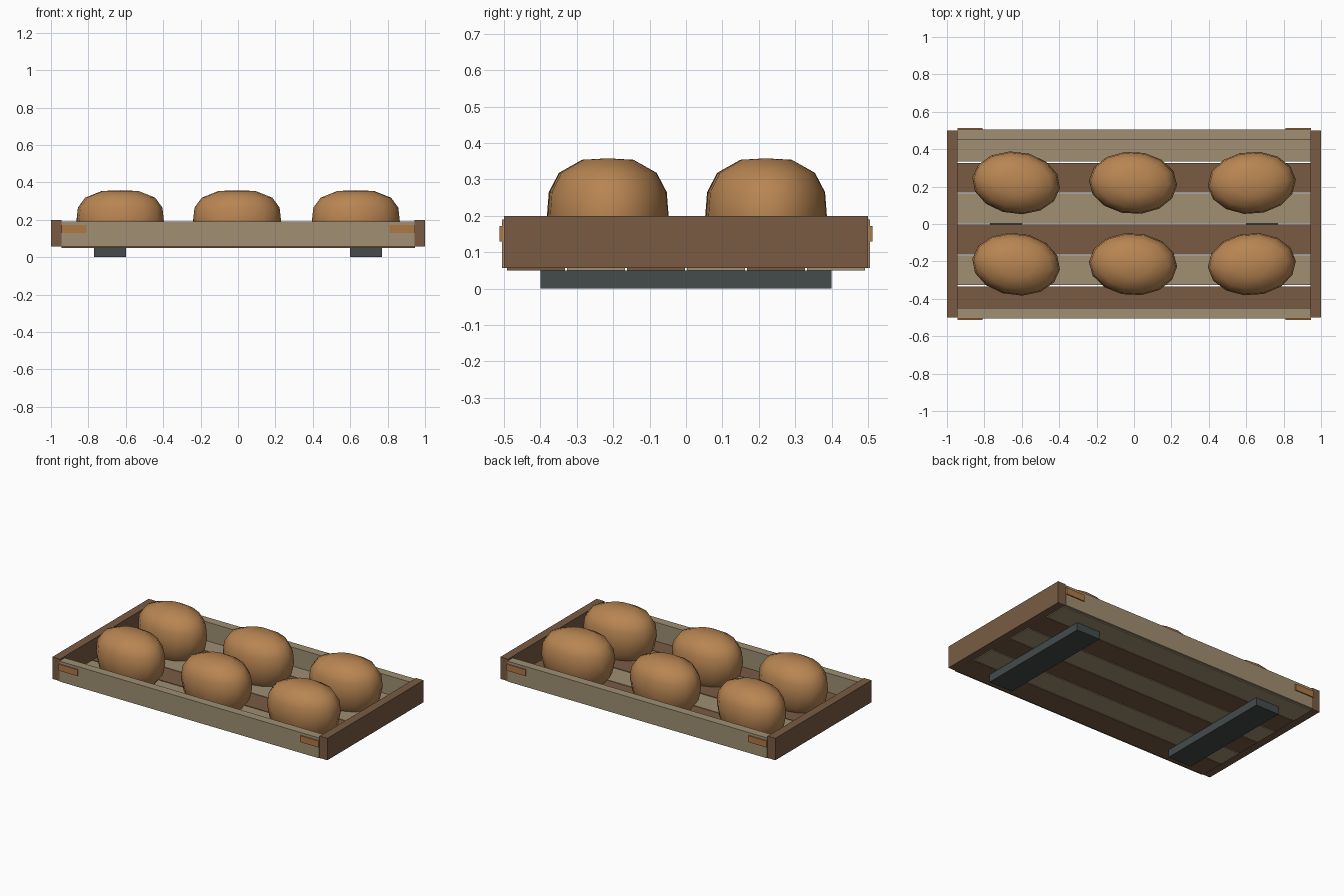
import bpy, bmesh, math
from mathutils import Matrix

cube = bpy.data.objects.get("Cube")
if cube:
    bpy.data.objects.remove(cube, do_unlink=True)


def material(name, rgb):
    m = bpy.data.materials.new(name)
    m.use_nodes = True
    m.diffuse_color = (*rgb, 1)
    m.node_tree.nodes["Principled BSDF"].inputs["Base Color"].default_value = (*rgb, 1)
    return m


PALE = material("pale wood", (0.35, 0.275, 0.17))
BROWN = material("brown wood", (0.19, 0.105, 0.055))
CRUST = material("bread crust", (0.48, 0.235, 0.085))
CLIP = material("orange wood", (0.43, 0.19, 0.06))
DARK = material("dark grey", (0.058, 0.069, 0.069))


def add_object(name, bm, mat):
    bmesh.ops.recalc_face_normals(bm, faces=bm.faces)
    mesh = bpy.data.meshes.new(name)
    bm.to_mesh(mesh)
    bm.free()
    mesh.materials.append(mat)
    ob = bpy.data.objects.new(name, mesh)
    bpy.context.collection.objects.link(ob)
    return ob


def box(name, mat, low, high):
    size = [b - a for a, b in zip(low, high)]
    mid = [(a + b) / 2 for a, b in zip(low, high)]
    bm = bmesh.new()
    bmesh.ops.create_cube(bm, size=1, matrix=Matrix.Translation(mid) @ Matrix.Diagonal((*size, 1)))
    return add_object(name, bm, mat)


def mirrored_box(name, mat, centre, size, axis):
    """Box and its mirror copy across the given axis."""
    for side in (-1, 1):
        c = list(centre)
        c[axis] *= side
        box(name, mat, [a - s / 2 for a, s in zip(c, size)], [a + s / 2 for a, s in zip(c, size)])


# Tray frame and the two runners under it
mirrored_box("end_board", BROWN, (0.972, 0, 0.128), (0.056, 1.0, 0.144), 0)
mirrored_box("side_board", PALE, (0, 0.478, 0.123), (1.888, 0.056, 0.134), 1)
mirrored_box("runner", DARK, (0.685, 0, 0.025), (0.17, 0.8, 0.05), 0)

# Floor slats in alternating woods with narrow gaps
PITCH = 0.165
for i in range(6):
    y = (i - 3) * PITCH
    box("floor_slat", PALE if i % 2 else BROWN,
        (-0.945, y + 0.003, 0.05), (0.945, y + PITCH - 0.003, 0.066))

# Corner clips on the long sides
for y in (-0.508, 0.508):
    mirrored_box("corner_clip", CLIP, (0.877, y, 0.151), (0.136, 0.01, 0.042), 0)

# Loaf: (height, relative radius) rings, capped at both ends
LOAF = [(0.067, 0.78), (0.11, 0.93), (0.19, 1.0), (0.265, 0.965), (0.318, 0.8), (0.354, 0.42)]
SIDES = 14


def loaf(x, y, turn):
    bm = bmesh.new()
    rings = []
    for z, r in LOAF:
        rings.append([bm.verts.new((0.236 * r * math.cos(a), 0.167 * r * math.sin(a), z))
                      for a in (math.tau * k / SIDES for k in range(SIDES))])
    for lower, upper in zip(rings, rings[1:]):
        for k in range(SIDES):
            n = (k + 1) % SIDES
            bm.faces.new((lower[k], lower[n], upper[n], upper[k]))
    bm.faces.new(rings[0])
    tip = bm.verts.new((0, 0, 0.358))
    for k in range(SIDES):
        bm.faces.new((rings[-1][k], rings[-1][(k + 1) % SIDES], tip))
    for f in bm.faces:
        f.smooth = len(f.verts) < 5
    ob = add_object("loaf", bm, CRUST)
    ob.location = (x, y, 0)
    ob.rotation_euler.z = math.radians(turn)


for x, turn in ((-0.63, -7), (-0.005, -3), (0.63, 4)):
    for y in (-0.215, 0.22):
        loaf(x, y, turn)
